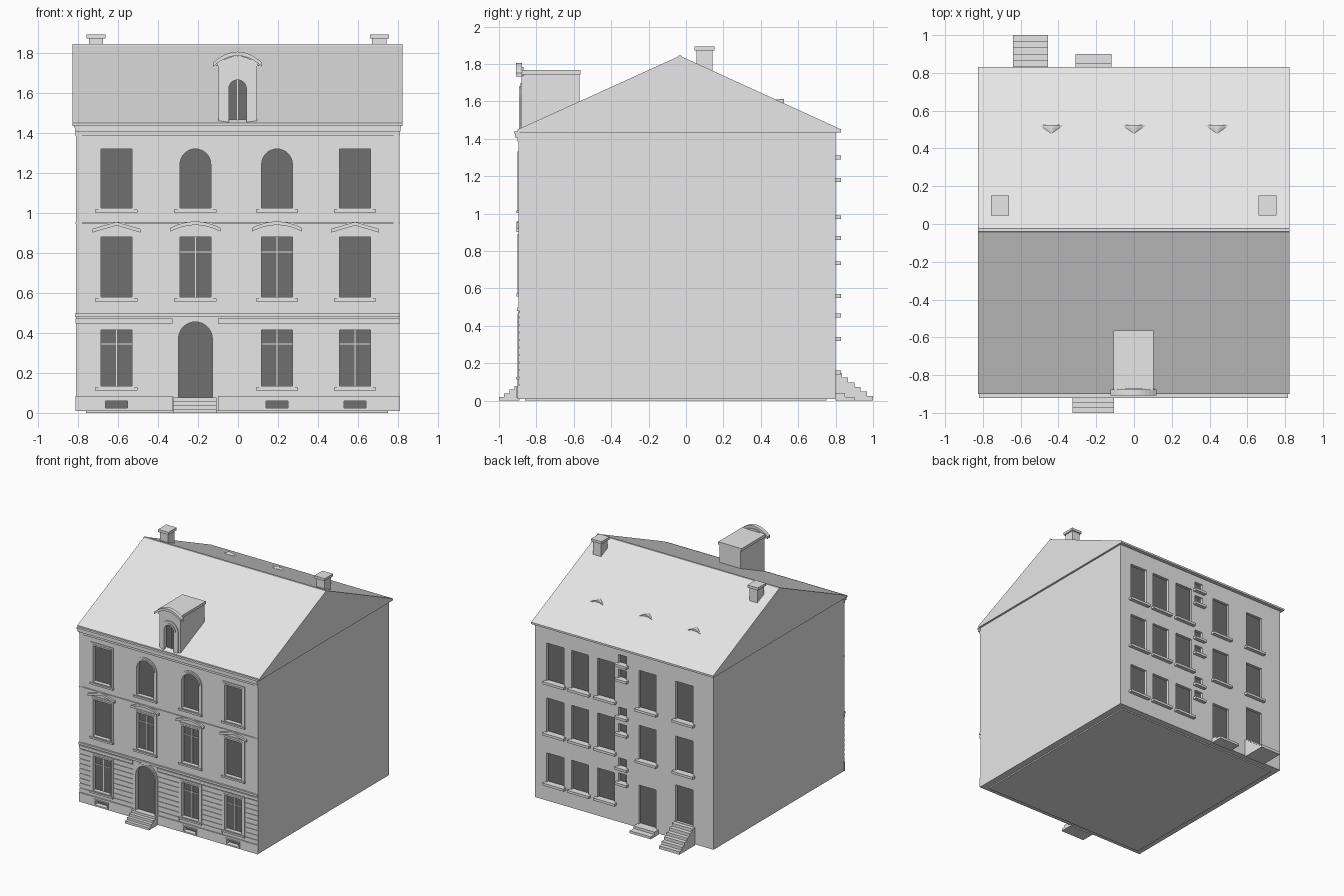
import bpy, bmesh, math

if "Cube" in bpy.data.objects:
    bpy.data.objects.remove(bpy.data.objects["Cube"])

def material(name, v):
    m = bpy.data.materials.new(name)
    m.diffuse_color = (v, v, v, 1)
    m.use_nodes = True
    m.node_tree.nodes["Principled BSDF"].inputs["Base Color"].default_value = m.diffuse_color
    return m

STONE = material("light_grey_stone", 0.8)
GLASS = material("dark_grey_glass", 0.16)
FRONT, BACK = -0.89, 0.80          # wall planes

def finish(name, bm, mat):
    bmesh.ops.recalc_face_normals(bm, faces=bm.faces)
    me = bpy.data.meshes.new(name)
    bm.to_mesh(me)
    bm.free()
    me.materials.append(mat)
    ob = bpy.data.objects.new(name, me)
    bpy.context.collection.objects.link(ob)
    return ob

def add_prism(bm, pts, a, b, axis="y"):
    put = (lambda p, d: (p[0], d, p[1])) if axis == "y" else (lambda p, d: (d, p[0], p[1]))
    lo = [bm.verts.new(put(p, a)) for p in pts]
    hi = [bm.verts.new(put(p, b)) for p in pts]
    bm.faces.new(lo)
    bm.faces.new(hi[::-1])
    for i in range(len(pts)):
        j = (i + 1) % len(pts)
        bm.faces.new((lo[i], hi[i], hi[j], lo[j]))

def prisms(name, outlines, a, b, mat=STONE, axis="y"):
    bm = bmesh.new()
    for pts in outlines:
        add_prism(bm, pts, a, b, axis)
    return finish(name, bm, mat)

def rect(x0, x1, z0, z1):
    return [(x0, z0), (x1, z0), (x1, z1), (x0, z1)]

def boxes(name, dims, mat=STONE):
    bm = bmesh.new()
    for x0, x1, y0, y1, z0, z1 in dims:
        add_prism(bm, rect(x0, x1, z0, z1), y0, y1)
    return finish(name, bm, mat)

def opening(cx, hw, z0, z1, arched=False, n=14):
    if not arched:
        return rect(cx - hw, cx + hw, z0, z1)
    arc = [(cx + hw * math.cos(math.pi * i / n), z1 - hw + hw * math.sin(math.pi * i / n))
           for i in range(n + 1)]
    return [(cx - hw, z0), (cx + hw, z0)] + arc

def rings(name, pairs, a, b):
    bm = bmesh.new()
    for outer, inner in pairs:
        loops = [[bm.verts.new((x, y, z)) for x, z in pts]
                 for pts, y in ((outer, a), (outer, b), (inner, b), (inner, a))]
        for k in range(4):
            p, q = loops[k], loops[(k + 1) % 4]
            for i in range(len(p)):
                j = (i + 1) % len(p)
                bm.faces.new((p[i], p[j], q[j], q[i]))
    return finish(name, bm, STONE)

def cut(ob, outlines, a, b):
    c = prisms("cutter", outlines, a, b)
    c.hide_render = True
    mod = ob.modifiers.new("recess", "BOOLEAN")
    mod.operation, mod.object, mod.solver = "DIFFERENCE", c, "EXACT"
    bpy.context.view_layer.objects.active = ob
    bpy.ops.object.modifier_apply(modifier=mod.name)
    bpy.data.objects.remove(c)

def arc_band(cx, hw, z0, peak, thick, n=12):
    top = [(cx + hw * (2 * i / n - 1), z0 + (peak - z0) * (1 - (2 * i / n - 1) ** 2)) for i in range(n + 1)]
    return top + [(x, z - thick) for x, z in reversed(top)]

# Front openings: centre, half width, bottom, top, arched
XS = [-0.608, -0.213, 0.195, 0.585]
windows = []
for i, x in enumerate(XS):
    windows.append((x, 0.077, 1.025, 1.32, i in (1, 2)))
    windows.append((x, 0.077, 0.58, 0.88, False))
    if i != 1:
        windows.append((x, 0.077, 0.135, 0.415, False))
door = (XS[1], 0.085, 0.075, 0.455, True)
cellar_x = [XS[0], XS[2], XS[3]]
cellar = [(x, 0.055, 0.025, 0.06, False) for x in cellar_x]

# Back openings: three window columns, a stairwell column, two door columns
back, small = [], []
for x in (0.625, 0.40, 0.165, -0.21, -0.545):
    for z0, z1 in ((0.99, 1.30), (0.57, 0.85), (0.16, 0.40)):
        if x < 0 and z0 < 0.2:
            z0, z1 = (0.04, 0.36) if x > -0.3 else (0.15, 0.45)
        back.append((x, 0.078, z0, z1, False))
for z in (1.31, 1.19, 0.88, 0.745, 0.465, 0.34):
    small.append((0.015, 0.036, z, z + 0.07, False))

# Main walls with recessed openings
walls = boxes("walls", [(-0.81, 0.807, FRONT, BACK, 0.01, 1.437)])
front_shapes = [opening(*w) for w in windows + [door] + cellar]
back_shapes = [opening(*w) for w in back + small]
cut(walls, front_shapes, FRONT - 0.05, FRONT + 0.03)
cut(walls, back_shapes, BACK - 0.03, BACK + 0.05)
prisms("front_panes", front_shapes, FRONT + 0.022, FRONT + 0.04, GLASS)
prisms("back_panes", back_shapes, BACK - 0.04, BACK - 0.022, GLASS)
boxes("foundation", [(-0.76, 0.75, -0.86, 0.75, 0, 0.02)])

# Stepped frames around the front openings
def grown(w, d, drop=None):
    x, hw, z0, z1, a = w
    return opening(x, hw + d, z0 - (d if drop is None else drop), z1 + d, a)

rings("outer_frames", [(grown(w, 0.025), grown(w, 0.012)) for w in windows]
      + [(grown(door, 0.025, 0), grown(door, 0.012, 0))], FRONT + 0.002, FRONT - 0.006)
rings("inner_frames", [(grown(w, 0.012), grown(w, 0)) for w in windows]
      + [(grown(door, 0.012, 0), grown(door, 0, 0))], FRONT + 0.002, FRONT - 0.010)
rings("cellar_frames", [(grown(w, 0.01), grown(w, 0)) for w in cellar], FRONT + 0.002, FRONT - 0.016)
boxes("front_sills", [(x - 0.106, x + 0.106, FRONT - 0.016, FRONT, z0 - 0.022, z0 - 0.008)
                      for x, hw, z0, z1, a in windows])

# Glazing bars
bars = []
for x, hw, z0, z1, a in windows:
    if z0 < 0.2 or (0.5 < z0 < 0.6 and x in XS[1:3]):
        zb = z0 + (z1 - z0) * 0.75
        bars += [(x - 0.003, x + 0.003, FRONT + 0.016, FRONT + 0.023, z0, z1),
                 (x - hw, x + hw, FRONT + 0.016, FRONT + 0.023, zb - 0.003, zb + 0.003)]
boxes("glazing_bars", bars)

# Hoods above the middle windows
prisms("curved_hoods", [arc_band(x, 0.125, 0.925, 0.957, 0.018) for x in XS[1:3]], FRONT - 0.016, FRONT)
prisms("pointed_hoods", [arc_band(x, 0.12, 0.92, 0.955, 0.018, 2) for x in (XS[0], XS[3])],
       FRONT - 0.016, FRONT)

# String courses, plinth, corner strips and cornice
D0, D1 = -0.327, -0.10             # door gap
boxes("string_courses", [(-0.812, 0.81, FRONT - 0.008, FRONT, 0.945, 0.955),
                         (-0.814, 0.811, FRONT - 0.014, FRONT, 0.48, 0.497),
                         (-0.812, D0, FRONT - 0.009, FRONT, 0.447, 0.472),
                         (D1, 0.81, FRONT - 0.009, FRONT, 0.447, 0.472)])
plinth = boxes("plinth", [(-0.812, D0, FRONT - 0.01, FRONT, 0.01, 0.085),
                          (D1, 0.81, FRONT - 0.01, FRONT, 0.01, 0.085)])
cut(plinth, [opening(*w) for w in cellar], FRONT - 0.05, FRONT + 0.03)
boxes("corner_strips", [(-0.811, -0.78, FRONT - 0.006, FRONT, 0.495, 1.39),
                        (0.777, 0.808, FRONT - 0.006, FRONT, 0.495, 1.39)])
boxes("cornice", [(-0.812, 0.809, FRONT - 0.01, FRONT, 1.385, 1.407),
                  (-0.816, 0.812, FRONT - 0.024, FRONT, 1.407, 1.428),
                  (-0.82, 0.815, FRONT - 0.03, FRONT, 1.428, 1.44)])

# Rusticated stone courses on the ground floor
courses = []
for x0, x1 in ((-0.81, -0.712), (-0.504, D0), (D1, 0.091), (0.299, 0.481), (0.689, 0.807)):
    for k in range(9):
        z = 0.087 + k * 0.04
        courses.append((x0, x1, FRONT - 0.005, FRONT, z, z + 0.034))
boxes("stone_courses", courses)

# Back sills
boxes("back_sills", [(x - hw - 0.018, x + hw + 0.018, BACK, BACK + 0.03, z0 - 0.02, z0)
                     for x, hw, z0, z1, a in back + small if not (x < 0 and z0 < 0.2)])

# Steps
def stairs(name, x0, x1, y_wall, y_end, height, n):
    d = (y_end - y_wall) / n
    boxes(name, [(x0, x1, *sorted((y_wall, y_end - d * k)), height * k / n, height * (k + 1) / n)
                 for k in range(n)])

stairs("front_steps", -0.325, -0.107, FRONT, -1.0, 0.078, 4)
stairs("tall_back_steps", -0.64, -0.455, BACK, 1.0, 0.147, 6)
stairs("low_back_steps", -0.31, -0.12, BACK, 0.90, 0.04, 2)

# Gabled roof
prisms("roof", [[(-0.90, 1.435), (0.83, 1.435), (0.83, 1.45), (-0.02, 1.838), (-0.025, 1.845),
                 (-0.04, 1.845), (-0.045, 1.838), (-0.90, 1.45)]], -0.827, 0.823, axis="x")

# Chimneys
for x, side in ((-0.71, "left"), (0.707, "right")):
    boxes(side + "_chimney", [(x - 0.036, x + 0.036, 0.056, 0.142, 1.70, 1.875),
                              (x - 0.047, x + 0.047, 0.046, 0.152, 1.872, 1.893)])

# Dormer with arched window and curved hood
dormer = boxes("dormer", [(-0.097, 0.095, -0.88, -0.57, 1.44, 1.75)])
pane = (-0.002, 0.044, 1.455, 1.665, True)
cut(dormer, [opening(*pane)], -0.95, -0.855)
prisms("dormer_pane", [opening(*pane)], -0.862, -0.85, GLASS)
rings("dormer_outer_frame", [(grown(pane, 0.034, 0.01), grown(pane, 0.014, 0.01))], -0.878, -0.886)
rings("dormer_inner_frame", [(grown(pane, 0.014, 0), grown(pane, 0, 0))], -0.878, -0.892)
boxes("dormer_bar", [(-0.005, 0.001, -0.868, -0.86, 1.455, 1.665)])
boxes("dormer_roof", [(-0.108, 0.104, -0.88, -0.565, 1.745, 1.768)])
prisms("dormer_gable", [arc_band(-0.002, 0.11, 1.735, 1.785, 0.0)[:13]], -0.886, -0.87)
prisms("dormer_hood", [arc_band(-0.002, 0.122, 1.752, 1.806, 0.02)], -0.908, -0.876)

# Eyebrow vents on the back slope
vents = bmesh.new()
for cx in (-0.437, 0.0, 0.44):
    zr, n = 1.588, 10
    t = [2 * i / n - 1 for i in range(n + 1)]
    rim = [(cx + 0.075 * u, zr + 0.025 * math.cos(math.pi * u / 2) ** 2) for u in t]
    add_prism(vents, rim + [(x, z - 0.008) for x, z in reversed(rim)], 0.512, 0.523)
    apex = vents.verts.new((cx, 0.475, 1.610))
    edge = [vents.verts.new((x, 0.515, z)) for x, z in rim]
    for p, q in zip(edge, edge[1:]):
        vents.faces.new((p, q, apex))
    vents.faces.new(edge)
finish("eyebrow_vents", vents, STONE)
